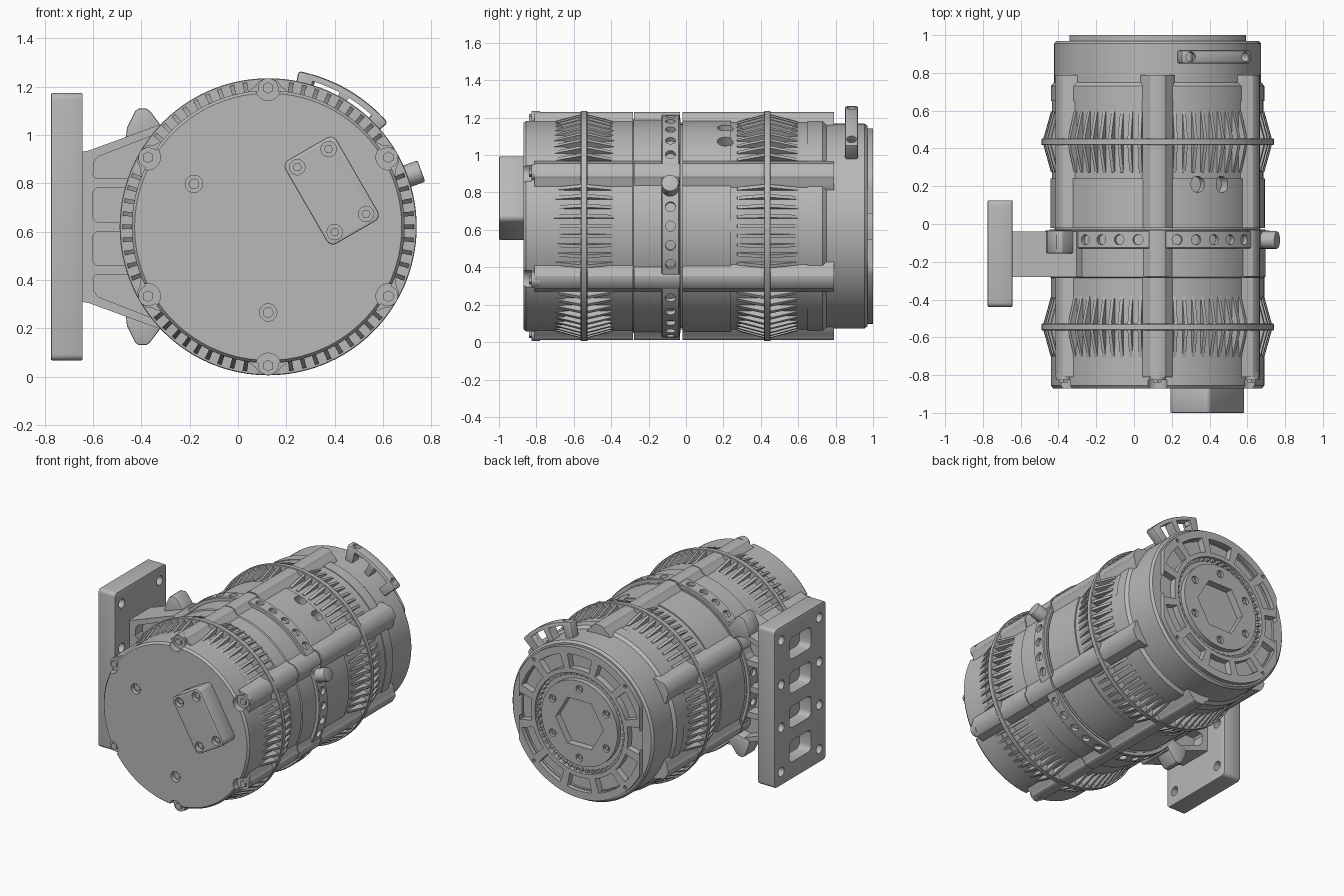
import bpy, bmesh
from math import sin, cos, pi, radians
from mathutils import Vector, Matrix

if bpy.data.objects.get("Cube"):
    bpy.data.objects.remove(bpy.data.objects["Cube"])

CX, CZ = 0.125, 0.62                      # axis of the housing, parallel to y
BOLTS = [30 + 60 * i for i in range(6)]   # angles of the six long ribs
AXIS_Y = Vector((0, 1, 0))

grey = bpy.data.materials.new("cast metal grey")
grey.use_nodes = True
grey.diffuse_color = (0.48, 0.48, 0.48, 1)
grey.node_tree.nodes["Principled BSDF"].inputs["Base Color"].default_value = (0.48, 0.48, 0.48, 1)
parts = []


# ---- helpers ----
def polar(angle, u, y, v=0.0):
    """Point at radius u and tangential offset v, in the frame turned by angle."""
    a = radians(angle)
    return Vector((CX + u * cos(a) - v * sin(a), y, CZ + u * sin(a) + v * cos(a)))


def extrude(bm, points, vec):
    low = [bm.verts.new(p) for p in points]
    high = [bm.verts.new(Vector(p) + vec) for p in points]
    bm.faces.new(low)
    bm.faces.new(high[::-1])
    for i in range(len(low)):
        j = (i + 1) % len(low)
        bm.faces.new((low[i], high[i], high[j], low[j]))


def prism(bm, pts, y0, y1, angle=0):
    extrude(bm, [polar(angle, u, y0, v) for u, v in pts], AXIS_Y * (y1 - y0))


def disc(u, v, r, n=20):
    return [(u + r * cos(2 * pi * i / n), v + r * sin(2 * pi * i / n)) for i in range(n)]


def rounded(w, h, r, n=4):
    pts = []
    for k, (sx, sy) in enumerate(((1, 1), (-1, 1), (-1, -1), (1, -1))):
        for i in range(n + 1):
            a = (k + i / n) * pi / 2
            pts.append((sx * (w / 2 - r) + r * cos(a), sy * (h / 2 - r) + r * sin(a)))
    return pts


def sector(r0, r1, a0, a1, n=10):
    ang = [radians(a0 + (a1 - a0) * i / n) for i in range(n + 1)]
    return [(r1 * cos(a), r1 * sin(a)) for a in ang] + [(r0 * cos(a), r0 * sin(a)) for a in ang[::-1]]


def rod(bm, angle, y, r0, r1, radius):
    out = polar(angle, 1, 0) - polar(angle, 0, 0)
    m = Matrix.Translation(polar(angle, (r0 + r1) / 2, y)) @ out.to_track_quat('Z', 'Y').to_matrix().to_4x4()
    bmesh.ops.create_cone(bm, cap_ends=True, segments=16, radius1=radius, radius2=radius, depth=r1 - r0, matrix=m)


def lathe(bm, profile, steps=120):
    vs = [bm.verts.new(polar(0, r, y)) for r, y in profile]
    es = [bm.edges.new(e) for e in zip(vs, vs[1:])]
    if profile[0][0] > 0:
        es.append(bm.edges.new((vs[-1], vs[0])))
    bmesh.ops.spin(bm, geom=vs + es, cent=(CX, 0, CZ), axis=AXIS_Y, angle=2 * pi, steps=steps)
    bmesh.ops.remove_doubles(bm, verts=bm.verts, dist=1e-4)


def finish(bm, name, cutter=None, bevel=0):
    bmesh.ops.recalc_face_normals(bm, faces=bm.faces)
    me = bpy.data.meshes.new(name)
    bm.to_mesh(me)
    me.materials.append(grey)
    ob = bpy.data.objects.new(name, me)
    bpy.context.collection.objects.link(ob)
    bpy.context.view_layer.objects.active = ob
    if bevel:
        mod = ob.modifiers.new("Bevel", 'BEVEL')
        mod.width, mod.segments, mod.limit_method, mod.angle_limit = bevel, 2, 'ANGLE', radians(40)
        bpy.ops.object.modifier_apply(modifier=mod.name)
    if cutter:
        bmesh.ops.recalc_face_normals(cutter, faces=cutter.faces)
        cme = bpy.data.meshes.new("cutter")
        cutter.to_mesh(cme)
        cob = bpy.data.objects.new("cutter", cme)
        cob.hide_render = True
        bpy.context.collection.objects.link(cob)
        mod = ob.modifiers.new("Cut", 'BOOLEAN')
        mod.operation, mod.solver, mod.object = 'DIFFERENCE', 'EXACT', cob
        bpy.ops.object.modifier_apply(modifier=mod.name)
        bpy.data.objects.remove(cob)
    parts.append(ob)


new = bmesh.new

# ---- front end cap with notches round the bolts and sunk screws ----
cap, cut, heads = new(), new(), new()
lathe(cap, [(0, -0.87), (0.553, -0.87), (0.565, -0.855), (0.565, -0.80), (0, -0.80)])
for a in BOLTS:
    prism(cut, disc(0.575, 0, 0.052), -0.9, -0.825, a)
    prism(heads, disc(0.575, 0, 0.024, 6), -0.84, -0.8, a)
for a in (-90, 30, 150):
    prism(cut, disc(0.355, 0, 0.036), -0.9, -0.84, a)
    prism(heads, disc(0.355, 0, 0.022, 12), -0.855, -0.83, a)
finish(cap, "front_cap", cut)

# ---- tilted cover on the front cap ----
cover, cut = new(), new()
off = Vector((0.388 - CX, 0.77 - CZ))
c, s = cos(radians(-60)), sin(radians(-60))


def turn(p):
    return off.x + p[0] * c - p[1] * s, off.y + p[0] * s + p[1] * c


prism(cover, [turn(p) for p in rounded(0.4, 0.245, 0.03)], -1, -0.86)
for u in (-0.155, 0.155):
    for v in (-0.075, 0.075):
        p = turn((u, v))
        prism(cut, disc(*p, 0.032), -1.05, -0.97)
        prism(heads, disc(*p, 0.019, 6), -0.985, -0.96)
finish(cover, "front_cover", cut, 0.006)
finish(heads, "front_screws")

# ---- main housing, two drums and the clamp section ----
body, cut = new(), new()
lathe(body, [(0, -0.81), (0.565, -0.81), (0.565, -0.65), (0.56, -0.65), (0.56, -0.4), (0.565, -0.4),
             (0.565, -0.285), (0.572, -0.28), (0.572, -0.03), (0.545, -0.03), (0.545, -0.02), (0.568, -0.02),
             (0.568, 0.24), (0.56, 0.24), (0.56, 0.65), (0.565, 0.65), (0.565, 0.73), (0.548, 0.75),
             (0.548, 0.955), (0.535, 0.97), (0.466, 0.97), (0.466, 0.92), (0, 0.92)])
for a in (53, 68):
    slot = [polar(a, 0.51, 0.21 + y, v) for v, y in rounded(0.076, 0.085, 0.036)]
    extrude(cut, slot, polar(a, 0.2, 0) - polar(a, 0, 0))
finish(body, "main_housing", cut)

# ---- six long ribs ----
ribs = new()
half = [(0.54, 0.09), (0.567, 0.075), (0.582, 0.053), (0.602, 0.04), (0.61, 0.022)]
section = half + [(u, -v) for u, v in half[::-1]]
for a in BOLTS:
    for y0, y1 in ((-0.81, -0.284), (-0.278, -0.032), (-0.02, 0.79)):
        prism(ribs, section, y0, y1, a)
    prism(ribs, disc(0.572, 0, 0.043), -0.825, -0.78, a)
finish(ribs, "long_ribs")

# ---- cooling fins and their hoops ----
fins, hoops = new(), new()
outline = [(0.54, -0.165), (0.565, -0.16), (0.604, -0.02), (0.604, 0.02), (0.565, 0.16), (0.54, 0.165)]
for yc in (-0.545, 0.435):
    lathe(hoops, [(0.55, yc - 0.018), (0.612, yc - 0.018), (0.615, yc - 0.014),
                  (0.615, yc + 0.014), (0.612, yc + 0.018), (0.55, yc + 0.018)])
    for a in BOLTS:
        for k in range(-4, 5):
            t = a + 30 + 5.2 * k
            side = polar(t, 0, 0, 0.018) - polar(t, 0, 0)
            extrude(fins, [polar(t, r, yc + y, -0.009) for r, y in outline], side)
finish(fins, "cooling_fins")
finish(hoops, "fin_hoops")

# ---- perforated ring and locking pin ----
ring, cut, pin = new(), new(), new()
lathe(ring, [(0.53, -0.13), (0.592, -0.13), (0.597, -0.125), (0.597, -0.04), (0.592, -0.035), (0.53, -0.035)])
for k in range(36):
    rod(cut, 10 * k, -0.083, 0.5, 0.7, 0.027)
finish(ring, "perforated_ring", cut)
rod(pin, 20, -0.085, 0.55, 0.675, 0.047)
finish(pin, "locking_pin", bevel=0.006)

# ---- rear lug ----
lug, cut = new(), new()
prism(lug, sector(0.5, 0.657, 41, 79, 16), 0.85, 0.92)
for a0 in (47, 62):
    prism(cut, sector(0.53, 0.63, a0, a0 + 11), 0.8, 1)
for a in (45, 74.5):
    rod(cut, a, 0.885, 0.6, 0.72, 0.026)
finish(lug, "rear_lug", cut, 0.012)

# ---- rear flange with flat sides, sector pockets, groove and six-sided recess ----
flange, cut, bolts = new(), new(), new()
flat = [(max(-0.467, min(0.467, u)), v) for u, v in disc(0, 0, 0.523, 120)]
prism(flange, flat, 0.91, 1)
for k in range(12):
    prism(cut, sector(0.375, 0.472, 30 * k - 11.5, 30 * k + 11.5), 0.955, 1.05)
    if k % 3 == 1:
        prism(cut, disc(0.5, 0, 0.012, 10), 0.98, 1.05, 30 * k + 15)
lathe(cut, [(0.295, 0.965), (0.345, 0.965), (0.345, 1.05), (0.295, 1.05)], 72)
prism(cut, disc(0, 0, 0.185, 6), 0.95, 1.05)
for k in range(6):
    prism(cut, disc(0.24, 0, 0.026, 14), 0.98, 1.05, 60 * k + 30)
    prism(bolts, disc(0.24, 0, 0.014, 6), 0.96, 0.99, 60 * k + 30)
finish(flange, "rear_flange", cut)
for k in range(48):
    prism(bolts, [(0.325, -0.009), (0.347, -0.009), (0.347, 0.009), (0.325, 0.009)], 0.95, 0.985, 7.5 * k)
finish(bolts, "rear_bolts_and_teeth")

# ---- mounting plate ----
plate, cut = new(), new()
YM = -0.157
extrude(plate, [(-0.775, YM + u, CZ + v) for u, v in rounded(0.565, 1.107, 0.025)], Vector((0.132, 0, 0)))
for dz in (-0.36, -0.12, 0.12, 0.36):
    extrude(cut, [(-0.9, YM + u, CZ + dz + v) for u, v in rounded(0.24, 0.15, 0.035)], Vector((0.215, 0, 0)))
for dz in (-0.46, -0.15, 0.15, 0.46):
    for dy in (-0.21, 0.21):
        extrude(cut, [(-0.9, YM + dy + u, CZ + dz + v) for u, v in disc(0, 0, 0.032)], Vector((0.4, 0, 0)))
finish(plate, "mounting_plate", cut, 0.006)

# ---- mounting arm with pockets on both faces, and two ears ----
arm, cut, ears = new(), new(), new()
upper = [(-0.775, 0.31), (-0.745, 0.315), (-0.43, 0.43), (-0.33, 0.35)]
prism(arm, upper + [(u, -v) for u, v in upper[::-1]], -0.28, -0.04)
corner = [(-0.715, 0.2), (-0.725, 0.215), (-0.72, 0.27), (-0.705, 0.29), (-0.46, 0.385), (-0.44, 0.36), (-0.57, 0.2)]
bay = [(-0.71, 0.02), (-0.725, 0.035), (-0.725, 0.145), (-0.71, 0.16), (-0.5, 0.16), (-0.5, 0.02)]
ear = [(-0.59, 0.36), (-0.585, 0.41), (-0.55, 0.48), (-0.535, 0.49), (-0.505, 0.49), (-0.49, 0.48), (-0.43, 0.4), (-0.45, 0.33)]
for sign in (1, -1):
    for y0, y1 in ((-0.35, -0.2), (-0.12, 0.05)):
        for pocket in (corner, bay):
            prism(cut, [(u, sign * v) for u, v in pocket], y0, y1)
    prism(ears, [(u, sign * v) for u, v in ear], -0.155, -0.035)
finish(arm, "mounting_arm", cut)
finish(ears, "arm_ears", bevel=0.006)

# ---- smooth the curved faces, keep the edges crisp ----
bpy.ops.object.select_all(action='DESELECT')
for ob in parts:
    ob.select_set(True)
bpy.ops.object.shade_smooth_by_angle(angle=radians(30))
